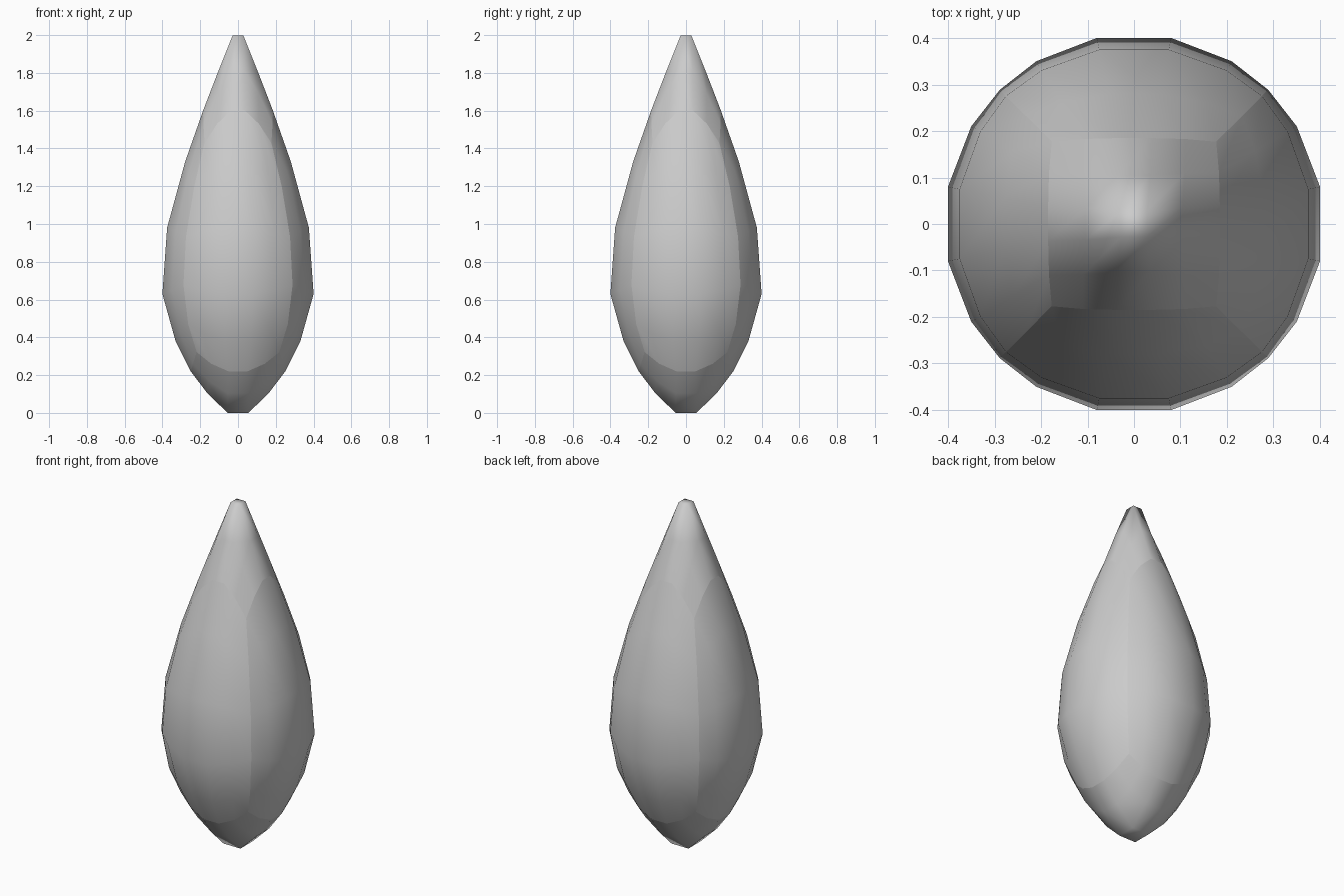
import bpy, bmesh

if "Cube" in bpy.data.objects:
    bpy.data.objects.remove(bpy.data.objects["Cube"])

# Teardrop profile: unit-sphere height -> (model height, radius scale)
PROFILE = [
    (-0.962, 0.00, 0.285), (-0.845, 0.105, 0.322), (-0.70, 0.22, 0.357),
    (-0.507, 0.38, 0.391), (-0.39, 0.47, 0.405), (-0.192, 0.63, 0.416),
    (0.192, 0.98, 0.39), (0.39, 1.195, 0.357), (0.507, 1.33, 0.331),
    (0.70, 1.60, 0.264), (0.845, 1.81, 0.205), (0.963, 2.00, 0.146),
]


def sample(h):
    h = max(PROFILE[0][0], min(PROFILE[-1][0], h))
    for (a, za, sa), (b, zb, sb) in zip(PROFILE, PROFILE[1:]):
        if h <= b:
            t = (h - a) / (b - a)
            return za + (zb - za) * t, sa + (sb - sa) * t


# Cube divided 5 x 5 per side, with its twelve original edges kept sharp
bm = bmesh.new()
bmesh.ops.create_cube(bm, size=2)
bmesh.ops.subdivide_edges(bm, edges=bm.edges[:], cuts=4, use_grid_fill=True)
bm.normal_update()
for e in bm.edges:
    e.smooth = e.calc_face_angle(0) < 0.5
for f in bm.faces:
    f.smooth = True

# Round into a sphere, then stretch into the teardrop
for v in bm.verts:
    p = v.co.normalized()
    z, s = sample(p.z)
    v.co = (p.x * s, p.y * s, z)
bmesh.ops.recalc_face_normals(bm, faces=bm.faces[:])

mesh = bpy.data.meshes.new("teardrop_body")
bm.to_mesh(mesh)
bm.free()
bpy.context.collection.objects.link(bpy.data.objects.new("teardrop_body", mesh))
